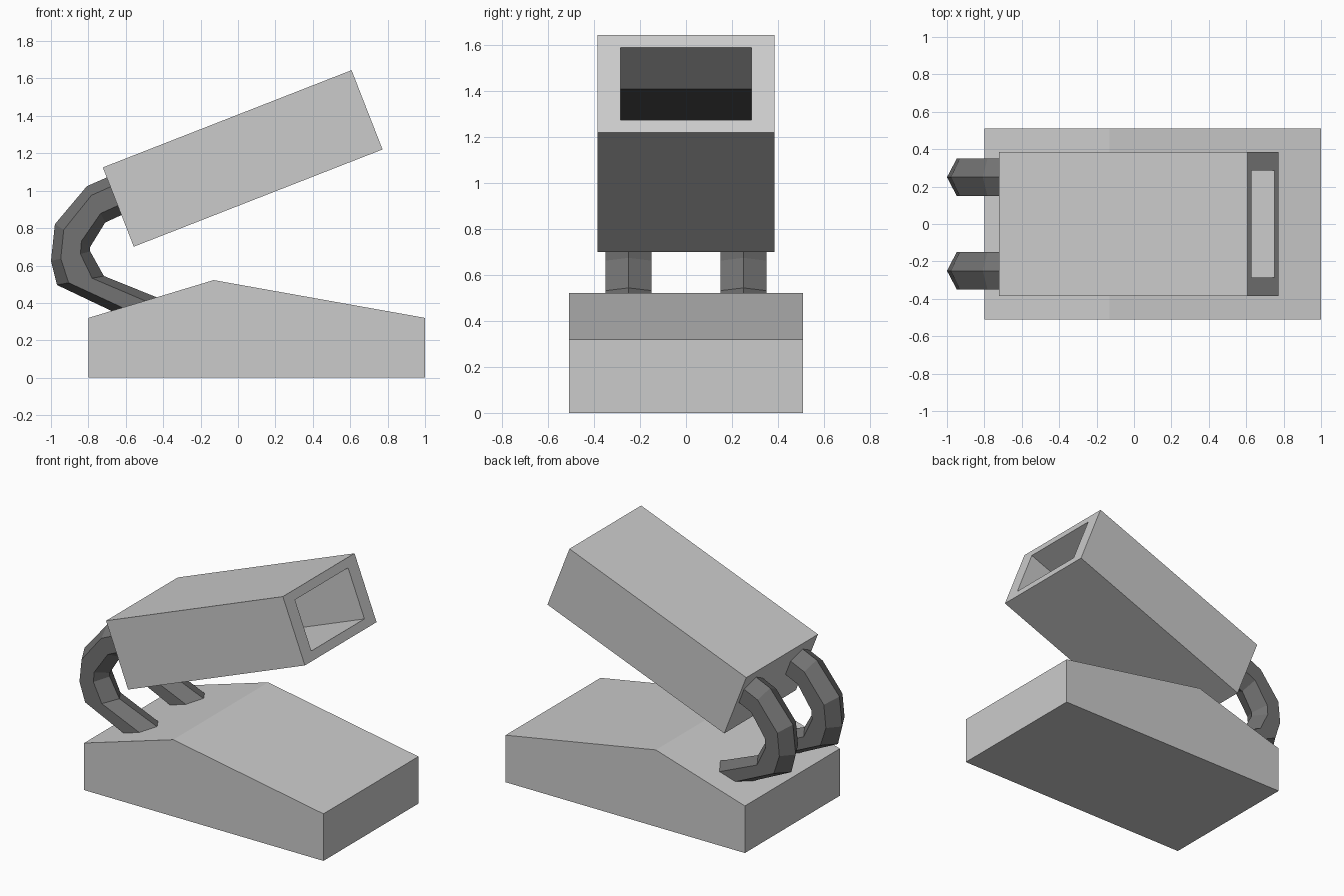
import bpy, bmesh, math
from mathutils import Vector

if "Cube" in bpy.data.objects:
    bpy.data.objects.remove(bpy.data.objects["Cube"])


def material(name, value):
    m = bpy.data.materials.new(name)
    m.diffuse_color = (value, value, value, 1)
    m.use_nodes = True
    m.node_tree.nodes["Principled BSDF"].inputs["Base Color"].default_value = m.diffuse_color
    return m


def loft(name, rings, mats=()):
    """Skin a closed solid through equal-sized rings of points; returns the object."""
    bm = bmesh.new()
    loops = [[bm.verts.new(p) for p in ring] for ring in rings]
    n = len(loops[0])
    for a, b in zip(loops, loops[1:]):
        for i in range(n):
            j = (i + 1) % n
            bm.faces.new((a[i], a[j], b[j], b[i]))
    bm.faces.new(loops[0])
    bm.faces.new(loops[-1]).material_index = max(0, len(mats) - 1)
    bmesh.ops.recalc_face_normals(bm, faces=bm.faces)
    mesh = bpy.data.meshes.new(name)
    for m in mats:
        mesh.materials.append(m)
    bm.to_mesh(mesh)
    bm.free()
    obj = bpy.data.objects.new(name, mesh)
    bpy.context.collection.objects.link(obj)
    return obj


body_grey = material("body_grey", 0.8)
dark_grey = material("dark_grey", 0.17)
black = material("black", 0.008)

# Wedge-topped base
profile = [(-0.8, 0), (1, 0), (1, 0.32), (-0.13, 0.522), (-0.8, 0.32)]
loft("base", [[(x, y, z) for x, z in profile] for y in (-0.51, 0.51)], [body_grey])

# Tilted head with a recessed opening and black back wall
sections = [(-0.714, 0.385, 0.2275), (0.714, 0.385, 0.2275),
            (0.714, 0.285, 0.169), (0.22, 0.285, 0.169)]
head = loft("head", [[(x, sy * hy, sz * hz) for sy, sz in ((-1, -1), (1, -1), (1, 1), (-1, 1))]
                     for x, hy, hz in sections], [body_grey, black])
head.location = (0.025, 0, 1.1725)
head.rotation_euler.y = -math.atan2(0.52, 1.33)

# Two bent hexagonal arms: outer and inner ridge points along the bend
ridges = [((-0.5, 1.16), (-0.45, 0.95)), ((-0.808, 1.024), (-0.71, 0.83)),
          ((-0.979, 0.821), (-0.79, 0.70)), ((-1.0, 0.624), (-0.79, 0.675)),
          ((-0.968, 0.496), (-0.717, 0.544)), ((-0.44, 0.245), (-0.36, 0.40))]


def hexagon(outer, inner, y):
    o, i = Vector((outer[0], y, outer[1])), Vector((inner[0], y, inner[1]))
    centre, half = (o + i) / 2, (o - i) / 2
    angles = [k * math.pi / 3 for k in range(6)]
    return [centre + half * math.cos(a) + Vector((0, 0.1155 * math.sin(a), 0)) for a in angles]


for side, y in (("front", -0.25), ("back", 0.25)):
    loft(side + "_arm", [hexagon(o, i, y) for o, i in ridges], [dark_grey])
